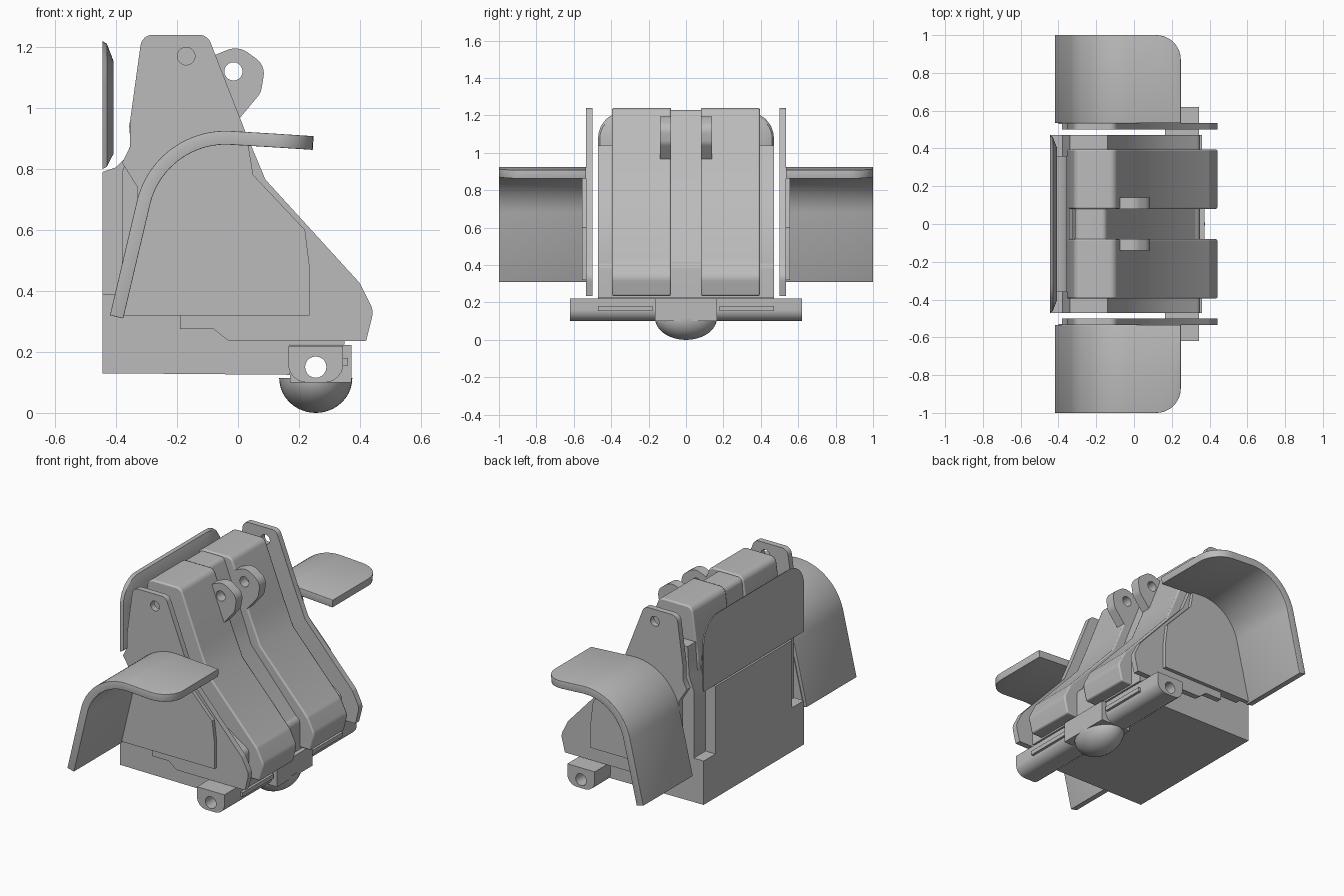
import bpy, bmesh
from math import sin, cos, tan, radians, pi, sqrt
from mathutils import Vector

cube = bpy.data.objects.get("Cube")
if cube:
    bpy.data.objects.remove(cube)

gray = bpy.data.materials.new("plain_gray")
gray.use_nodes = True
gray.diffuse_color = (0.5, 0.5, 0.5, 1)
gray.node_tree.nodes["Principled BSDF"].inputs["Base Color"].default_value = gray.diffuse_color
parts = []


def finish(name, bm, bevel=0, segments=2):
    bmesh.ops.recalc_face_normals(bm, faces=bm.faces)
    mesh = bpy.data.meshes.new(name)
    bm.to_mesh(mesh)
    bm.free()
    mesh.materials.append(gray)
    obj = bpy.data.objects.new(name, mesh)
    bpy.context.collection.objects.link(obj)
    if bevel:
        add_bevel(obj, bevel, segments)
    parts.append(obj)
    return obj


def add_bevel(obj, width, segments):
    mod = obj.modifiers.new("edge_round", "BEVEL")
    mod.width, mod.segments = width, segments
    mod.limit_method = "ANGLE"
    mod.angle_limit = radians(50)


def rounded(points):
    """Fillet the corners that carry a radius as third value."""
    out = []
    for i, p in enumerate(points):
        here = Vector(p[:2])
        if len(p) < 3:
            out.append(here)
            continue
        a = (Vector(points[i - 1][:2]) - here).normalized()
        b = (Vector(points[(i + 1) % len(points)][:2]) - here).normalized()
        half = a.angle(b) / 2
        start, end = here + a * p[2] / tan(half), here + b * p[2] / tan(half)
        centre = here + (a + b).normalized() * p[2] / sin(half)
        for k in range(7):
            d = (start.lerp(end, k / 6) - centre).normalized()
            out.append(centre + d * p[2])
    return out


def circle(x, z, r, n=20):
    return [Vector((x + r * cos(2 * pi * i / n), z + r * sin(2 * pi * i / n))) for i in range(n)]


def prism(name, outline, y0, y1, hole=None, bevel=0):
    """Extrude a side profile across y, with an optional round hole."""
    bm = bmesh.new()
    loops = [rounded(outline)] + ([circle(*hole)] if hole else [])
    edges = []
    for loop in loops:
        vs = [bm.verts.new((p.x, y0, p.y)) for p in loop]
        edges += [bm.edges.new((vs[i - 1], vs[i])) for i in range(len(vs))]
    if hole:
        bmesh.ops.triangle_fill(bm, edges=edges, use_beauty=True, use_dissolve=False)
    else:
        bm.faces.new(vs)
    new = bmesh.ops.extrude_face_region(bm, geom=bm.faces[:])["geom"]
    bmesh.ops.translate(bm, vec=(0, y1 - y0, 0), verts=[g for g in new if isinstance(g, bmesh.types.BMVert)])
    return finish(name, bm, bevel)


def pair(name, outline, y0, y1, **kw):
    prism("left_" + name, outline, y0, y1, **kw)
    prism("right_" + name, outline, -y1, -y0, **kw)


# Lower housing: narrow raised back and wide base
prism("rear_housing", [(-.445, .13), (-.445, .79), (-.40, .805), (-.37, .835), (-.352, .88),
                       (-.357, .94), (-.34, 1.04), (-.15, 1.04), (0, .72), (0, .13)], -.36, .36)
prism("wide_base", [(-.445, .13), (-.445, .39), (-.38, .39), (-.38, .79), (-.35, .87),
                    (-.34, 1.04), (-.14, 1.04), (-.03, .75), (.2, .5), (.35, .4, .04), (.35, .225),
                    (.17, .225), (.17, .125)], -.47, .47)

# Sloped main blocks with the recessed spine between them
front_edge = [(-.10, 1.24, .04), (.025, .92), (.09, .765), (.40, .425, .06),
              (.445, .335, .06), (.42, .235)]
pair("main_block", [(-.315, 1.24, .04)] + front_edge + [(-.2, .235), (-.35, .85), (-.355, .95)],
     .08, .395, bevel=.008)
prism("centre_spine", [(-.31, 1.23, .03), (-.15, 1.23, .03), (-.02, .9), (.03, .76), (.34, .4, .03),
                       (.34, .225), (-.2, .225), (-.34, .9)], -.08, .08)

# Outer side plates with pin holes
pair("side_plate", [(-.315, 1.24, .04)] + front_edge +
     [(-.03, .235, .03), (-.08, .275), (-.19, .275), (-.19, .32), (-.33, .32), (-.33, .74),
      (-.38, .82), (-.355, .87), (-.355, .95)], .50, .535, hole=(-.17, 1.17, .029))

# Lifting lugs
pair("lifting_lug", [(-.12, 1.155), (.0, 1.205, .07), (.09, 1.14, .06), (.075, 1.05, .06),
                     (.0, .96), (-.1, .96)], .08, .14, hole=(-.015, 1.12, .03))

# Bumper bar and hitch
bore = (.255, .15, .035)
prism("bumper_bar", [(.165, .22), (.345, .22), (.345, .10, .06), (.165, .10, .06)],
      -.62, .62, hole=bore)
pair("bumper_lip", [(.33, .18), (.36, .18), (.36, .155), (.33, .155)], .18, .47)
prism("hitch_block", [(.17, .222), (.372, .222), (.372, .10), (.17, .10)], -.165, .165, hole=bore)
bm = bmesh.new()
bmesh.ops.create_uvsphere(bm, u_segments=40, v_segments=24, radius=1)
bmesh.ops.bisect_plane(bm, geom=bm.verts[:] + bm.edges[:] + bm.faces[:], plane_co=(0, 0, 0),
                       plane_no=(0, 0, 1), clear_outer=True)
bmesh.ops.holes_fill(bm, edges=[e for e in bm.edges if e.is_boundary])
bmesh.ops.scale(bm, vec=(.12, .165, .115), verts=bm.verts)
bmesh.ops.translate(bm, vec=(.255, 0, .115), verts=bm.verts)
finish("hitch_ball", bm)

# Fenders: curved sheets with a rounded outer front corner
arc = [(-.04 + .3 * cos(radians(a)), .625 + .3 * sin(radians(a))) for a in range(168, 84, -4)]
tip_x, corner = .248, .13
tips = [tip_x - corner + corner * sin(radians(a)) for a in range(0, 91, 10)]
path = [(-.42, .32)] + arc + [(x, .925 - .065 * (x + .02)) for x in tips]
for side, sign in (("left", 1), ("right", -1)):
    bm = bmesh.new()
    rows = []
    for x, z in path:
        over = min(max(0, x - (tip_x - corner)), corner)
        y_out = 1 - corner + sqrt(corner ** 2 - over ** 2)
        rows.append([bm.verts.new((x, sign * y, z)) for y in (.535, y_out)])
    for a, b in zip(rows, rows[1:]):
        bm.faces.new((a[0], a[1], b[1], b[0]))
    fender = finish(side + "_fender", bm)
    # Make the sheet face outwards so the thickness grows inwards
    if fender.data.polygons[0].normal.x > 0:
        fender.data.flip_normals()
    mod = fender.modifiers.new("thickness", "SOLIDIFY")
    mod.thickness, mod.offset = .045, -1
    add_bevel(fender, .02, 3)

# Panels closing the inner side of each fender
inner_arc = [(-.04 + .28 * cos(radians(a)), .625 + .28 * sin(radians(a))) for a in range(168, 84, -6)]
pair("fender_panel", [(-.40, .32)] + inner_arc + [(.03, .90), (.05, .78), (.22, .6), (.235, .48),
                                                (.235, .32)], .53, .557)

# Rear shield: flat back, tapered rim, rounded top corners
bm = bmesh.new()
outline = rounded([(-.47, .80), (-.47, 1.22, .14), (.47, 1.22, .14), (.47, .80)])
rings = []
for x, scale in ((-.445, 1), (-.43, .96), (-.408, .72)):
    rings.append([bm.verts.new((x, p.x * (1 + scale) / 2, .98 + (p.y - .98) * scale)) for p in outline])
for a, b in zip(rings, rings[1:]):
    for i in range(len(a)):
        bm.faces.new((a[i - 1], a[i], b[i], b[i - 1]))
bm.faces.new(rings[0])
bm.faces.new(rings[-1])
finish("rear_shield", bm)

# Smooth the curved faces and keep the hard edges
bpy.ops.object.select_all(action="DESELECT")
for obj in parts:
    obj.select_set(True)
bpy.context.view_layer.objects.active = parts[0]
bpy.ops.object.shade_smooth_by_angle(angle=radians(30))
